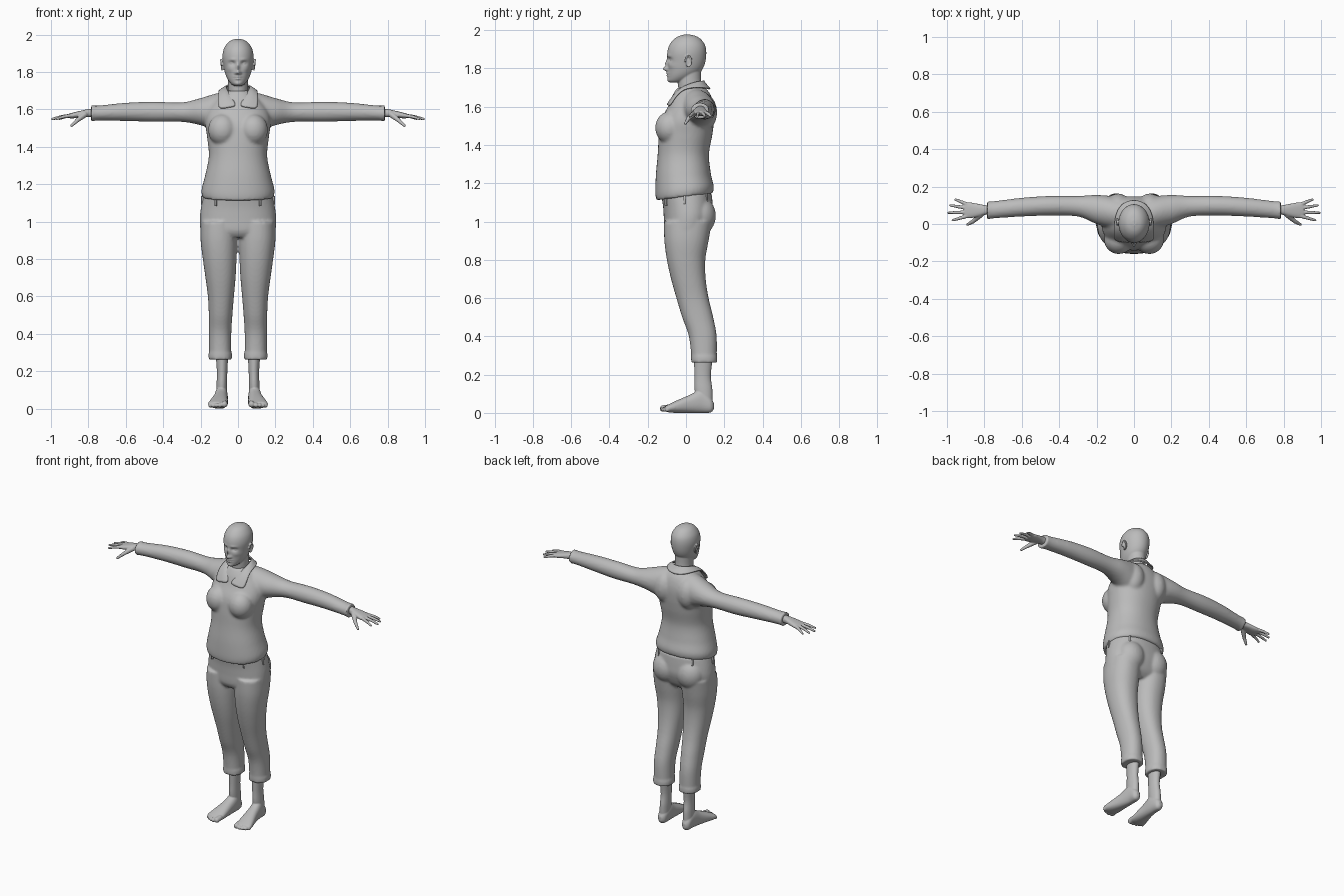
import bpy, bmesh, math
from mathutils import Vector, Matrix

cube = bpy.data.objects.get("Cube")
if cube:
    bpy.data.objects.remove(cube)

grey = bpy.data.materials.new("plain_grey")
grey.use_nodes = True
grey.diffuse_color = (0.5, 0.5, 0.5, 1)
grey.node_tree.nodes["Principled BSDF"].inputs["Base Color"].default_value = (0.5, 0.5, 0.5, 1)


def catmull(a, b, c, d, t):
    return [0.5 * (2 * q + (r - p) * t + (2 * p - 5 * q + 4 * r - s) * t * t
                   + (3 * q - p - 3 * r + s) * t ** 3) for p, q, r, s in zip(a, b, c, d)]


def loft(bm, axis, keys, segs=48, steps=6, power=2.0):
    """Skin rounded sections (position, low, high, low, high) along an axis."""
    last = len(keys) - 1
    rings = []
    for i in range(last):
        four = [keys[max(0, min(last, i + k))] for k in (-1, 0, 1, 2)]
        rings += [catmull(*four, j / steps) for j in range(steps)]
    rings.append(keys[last])
    loops = []
    for pos, a0, a1, b0, b1 in rings:
        loop = []
        for k in range(segs):
            c, s = math.cos(math.tau * k / segs), math.sin(math.tau * k / segs)
            a = (a0 + a1) / 2 + (a1 - a0) / 2 * math.copysign(abs(c) ** (2 / power), c)
            b = (b0 + b1) / 2 + (b1 - b0) / 2 * math.copysign(abs(s) ** (2 / power), s)
            loop.append(bm.verts.new({"z": (a, b, pos), "x": (pos, a, b), "y": (a, pos, b)}[axis]))
        loops.append(loop)
    for low, high in zip(loops, loops[1:]):
        for k in range(segs):
            n = (k + 1) % segs
            bm.faces.new((low[k], low[n], high[n], high[k]))
    bm.faces.new(loops[0][::-1])
    bm.faces.new(loops[-1])


def ball(bm, centre, radii):
    m = Matrix.Translation(centre) @ Matrix.Diagonal((*radii, 1))
    bmesh.ops.create_uvsphere(bm, u_segments=24, v_segments=16, radius=1, matrix=m)


def bone(bm, start, end, r0, r1):
    p, q = Vector(start), Vector(end)
    turn = (q - p).to_track_quat("Z", "Y").to_matrix().to_4x4()
    bmesh.ops.create_cone(bm, cap_ends=True, segments=16, radius1=r0, radius2=r1,
                          depth=(q - p).length, matrix=Matrix.Translation((p + q) / 2) @ turn)
    ball(bm, p, (r0,) * 3)
    ball(bm, q, (r1,) * 3)


def mirror(bm):
    copy = bmesh.ops.duplicate(bm, geom=bm.verts[:] + bm.edges[:] + bm.faces[:])["geom"]
    for v in copy:
        if isinstance(v, bmesh.types.BMVert):
            v.co.x = -v.co.x


def finish(name, bm, voxel=None, smooth=3):
    bmesh.ops.recalc_face_normals(bm, faces=bm.faces[:])
    mesh = bpy.data.meshes.new(name)
    bm.to_mesh(mesh)
    bm.free()
    mesh.materials.append(grey)
    mesh.shade_smooth()
    obj = bpy.data.objects.new(name, mesh)
    bpy.context.collection.objects.link(obj)
    if voxel:
        fuse = obj.modifiers.new("fuse", "REMESH")
        fuse.mode, fuse.voxel_size, fuse.use_smooth_shade = "VOXEL", voxel, True
        relax = obj.modifiers.new("relax", "SMOOTH")
        relax.factor, relax.iterations = 0.5, smooth
    return obj


# Shirt: sleeves and bust mirrored, then the trunk
bm = bmesh.new()
loft(bm, "x", [(0, -.03, .13, 1.5, 1.69), (.1, -.03, .147, 1.48, 1.688), (.2, .0, .155, 1.515, 1.66),
               (.3, .04, .15, 1.533, 1.637), (.45, .045, .15, 1.533, 1.64), (.6, .04, .14, 1.538, 1.635),
               (.75, .03, .122, 1.54, 1.62), (.785, .023, .122, 1.533, 1.624)])
ball(bm, (.082, -.085, 1.49), (.078, .076, .085))
ball(bm, (.085, .09, 1.57), (.07, .073, .1))
mirror(bm)
loft(bm, "z", [(1.13, -.19, .19, -.155, .14), (1.17, -.195, .195, -.16, .145),
               (1.25, -.175, .175, -.157, .13), (1.35, -.156, .156, -.148, .12),
               (1.45, -.165, .165, -.142, .137), (1.53, -.175, .175, -.13, .147),
               (1.6, -.16, .16, -.095, .147), (1.66, -.11, .11, -.07, .13),
               (1.7, -.068, .068, -.045, .1)], power=2.2)
for v in bm.verts:
    if v.co.z < 1.24:
        v.co.z += .12 * v.co.y * min(1, (1.24 - v.co.z) / .08)
finish("shirt", bm, .009, 4)

# Folded collar with pointed wings
upper = [(.004, -.092, 1.615), (.03, -.065, 1.655), (.058, -.02, 1.7), (.067, .03, 1.722), (.048, .08, 1.733), (0, .098, 1.735)]
lower = [(.104, -.088, 1.597), (.108, -.062, 1.645), (.103, -.02, 1.692), (.1, .045, 1.703), (.068, .11, 1.698), (0, .132, 1.69)]
bm = bmesh.new()
rows = []
for u, w in zip(upper, lower):
    u, w = Vector(u), Vector(w)
    mid = u.lerp(w, .45) + Vector((0, -.008, .006))
    rows.append([bm.verts.new(p) for p in (u, mid, w)])
for r, s in zip(rows, rows[1:]):
    for k in range(2):
        bm.faces.new((r[k], r[k + 1], s[k + 1], s[k]))
mirror(bm)
bmesh.ops.remove_doubles(bm, verts=bm.verts[:], dist=.0005)
collar = finish("collar", bm)
rounding = collar.modifiers.new("rounding", "SUBSURF")
rounding.levels = rounding.render_levels = 2
thick = collar.modifiers.new("thickness", "SOLIDIFY")
thick.thickness, thick.offset = .008, 0

# Trousers: legs, turned cuffs and seat mirrored, then the pelvis
bm = bmesh.new()
loft(bm, "z", [(.265, .036, .154, .031, .16), (.4, .036, .155, .015, .16), (.5, .03, .156, -.02, .142),
               (.6, .022, .161, -.05, .118), (.7, .013, .174, -.078, .103), (.8, .008, .188, -.1, .101),
               (.9, .004, .2, -.113, .118), (1.0, .006, .2, -.115, .135)], power=2.2)
loft(bm, "z", [(.262, .032, .158, .027, .164), (.295, .032, .158, .026, .164)], power=2.2)
ball(bm, (.088, .072, 1.03), (.09, .084, .1))
mirror(bm)
loft(bm, "z", [(.915, -.18, .18, -.09, .08), (.95, -.2, .2, -.112, .115), (1.02, -.204, .204, -.116, .14),
               (1.08, -.197, .197, -.12, .14), (1.15, -.182, .182, -.132, .134)], power=2.2)
finish("trousers", bm, .008, 4)

# Belt loops around the waistband
bm = bmesh.new()
for angle in (-128, -52, -5, 50, 130, 185):
    a = math.radians(angle)
    spot = Vector((.192 * math.cos(a), .004 + .137 * math.sin(a), 1.115 + .012 * math.sin(a)))
    m = Matrix.Translation(spot) @ Matrix.Rotation(a, 4, "Z") @ Matrix.Diagonal((.012, .011, .045, 1))
    bmesh.ops.create_cube(bm, size=1, matrix=m)
loops = finish("belt_loops", bm)
edge = loops.modifiers.new("soft_edges", "BEVEL")
edge.width, edge.segments = .002, 2

# Head: skull loft sculpted with soft bumps (x, z, width, height, push)
bm = bmesh.new()
loft(bm, "z", [(1.727, -.022, .022, -.085, -.02), (1.737, -.037, .037, -.094, .01), (1.76, -.055, .055, -.095, .05),
               (1.79, -.068, .068, -.095, .082), (1.83, -.077, .077, -.096, .1), (1.88, -.083, .083, -.098, .106),
               (1.92, -.077, .077, -.088, .1), (1.95, -.06, .06, -.066, .08), (1.968, -.039, .039, -.04, .054),
               (1.977, -.012, .012, -.008, .02)], segs=128, steps=10)
bumps = [(0, 1.797, .011, .011, -.027), (0, 1.825, .009, .02, -.014), (.013, 1.794, .007, .007, -.008),
         (.031, 1.846, .016, .010, .013), (.03, 1.866, .02, .007, -.004), (.045, 1.815, .018, .014, -.004),
         (0, 1.775, .019, .004, -.009), (0, 1.763, .016, .004, -.009), (0, 1.769, .022, .002, .004),
         (0, 1.737, .017, .01, -.004)]
for v in bm.verts:
    if v.co.y < 0:
        x, z = abs(v.co.x), v.co.z
        v.co.y += sum(push * math.exp(-((x - bx) / w) ** 2 - ((z - bz) / h) ** 2)
                      for bx, bz, w, h, push in bumps) * min(1, -v.co.y / .04)
half = bmesh.new()
ball(half, (.031, -.070, 1.846), (.014, .012, .011))
# Ears: a thin shell with a raised rim
ball(half, (.081, .012, 1.835), (.007, .014, .026))
rim = [Vector((.083 + .006 * (math.sin(t) + 1) / 2 + .003, .014 - .017 * math.cos(t), 1.838 + .028 * math.sin(t)))
       for t in [math.radians(d) for d in range(-100, 181, 28)]]
rim = [Vector((p.x, .026 - p.y, p.z)) for p in rim]
for p, q in zip(rim, rim[1:]):
    bone(half, p, q, .0045, .0045)
mirror(half)
temp = bpy.data.meshes.new("face_parts")
half.to_mesh(temp)
half.free()
bm.from_mesh(temp)
bpy.data.meshes.remove(temp)
loft(bm, "z", [(1.6, -.07, .07, -.05, .1), (1.67, -.056, .056, -.04, .092), (1.73, -.053, .053, -.042, .08),
               (1.79, -.055, .055, -.04, .08)])
finish("head_and_neck", bm, .004, 2)

# Hands: palm, four fingers and a bent thumb
bm = bmesh.new()
loft(bm, "x", [(.74, .05, .1, 1.555, 1.605), (.79, .05, .1, 1.558, 1.603), (.83, .04, .107, 1.558, 1.595),
               (.88, .031, .116, 1.552, 1.583), (.906, .036, .112, 1.553, 1.576)], power=2.4)
for knuckle_y, tip_x, tip_y in ((.042, .97, .02), (.063, .993, .06), (.085, .983, .1), (.106, .955, .131)):
    knuckle, tip = Vector((.893, knuckle_y, 1.567)), Vector((tip_x, tip_y, 1.549))
    middle = knuckle.lerp(tip, .5) + Vector((0, 0, .003))
    bone(bm, knuckle, middle, .0105, .009)
    bone(bm, middle, tip, .009, .0065)
bone(bm, (.82, .05, 1.572), (.86, .014, 1.54), .016, .011)
bone(bm, (.86, .014, 1.54), (.89, -.003, 1.513), .011, .0075)
mirror(bm)
finish("hands", bm, .004, 2)

# Bare feet: ankle, sole and five toes
bm = bmesh.new()
loft(bm, "z", [(.05, .06, .115, .06, .138), (.12, .058, .115, .045, .138), (.2, .057, .113, .044, .13),
               (.32, .05, .122, .04, .145)])
loft(bm, "y", [(.146, .078, .1, .02, .05), (.128, .062, .116, .002, .08), (.08, .055, .122, 0, .12),
               (.02, .055, .132, 0, .094), (-.05, .054, .151, 0, .064), (-.09, .056, .16, .003, .045),
               (-.108, .062, .152, .008, .036)], power=2.3)
for x, tip_y, r in ((.073, -.136, .017), (.097, -.135, .012), (.116, -.129, .011), (.133, -.12, .0105), (.149, -.108, .010)):
    bone(bm, (x - .003, tip_y + .045, .028), (x, tip_y + r, .006 + r), r * .95, r)
mirror(bm)
finish("feet", bm, .004, 2)
